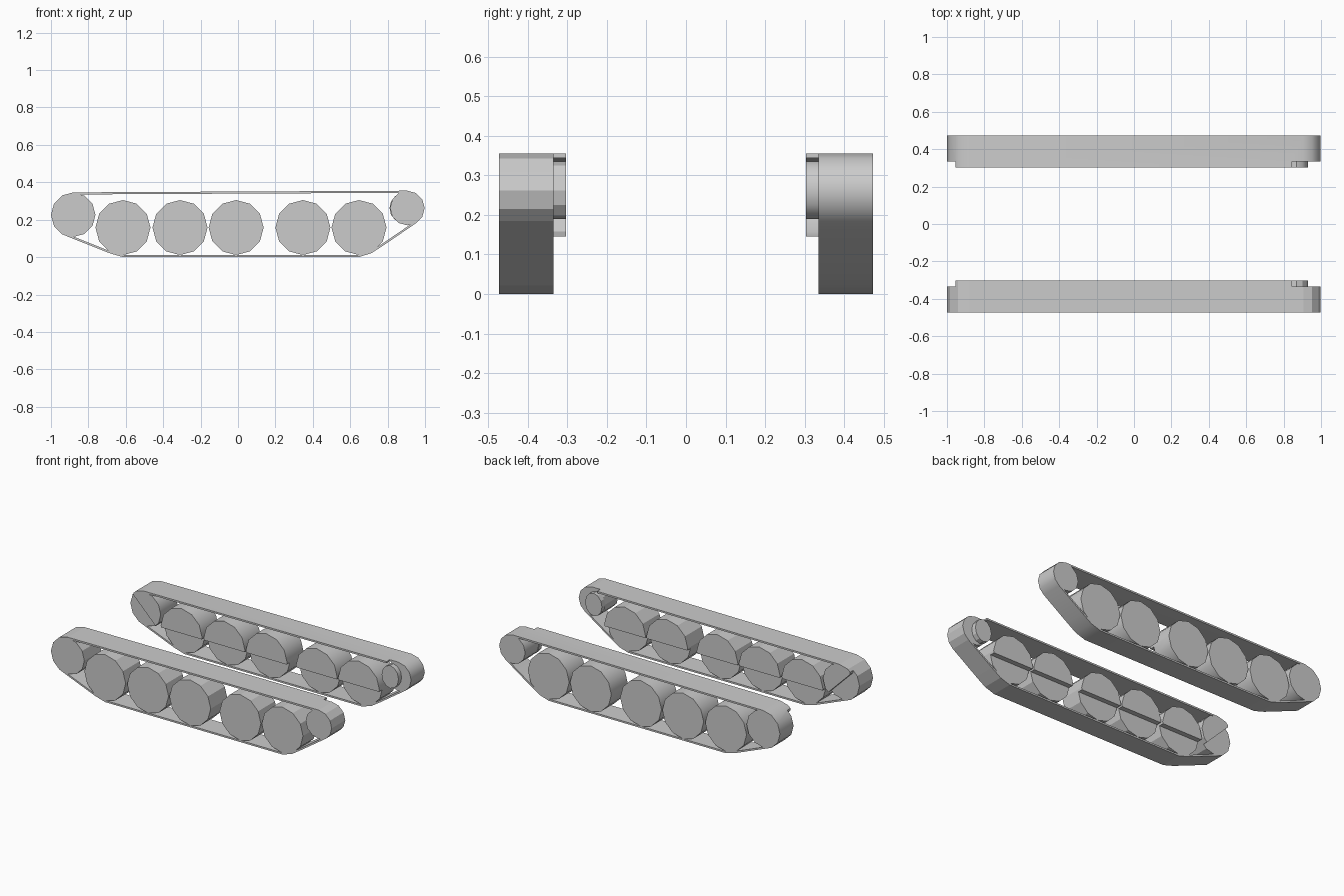
import bpy, bmesh
from math import cos, sin, radians
from mathutils import Vector

if "Cube" in bpy.data.objects:
    bpy.data.objects.remove(bpy.data.objects["Cube"])

Y_IN, Y_STEP, Y_OUT = 0.303, 0.335, 0.473


def arc(cx, cz, r, angles, rz=None):
    return [(cx + r * cos(radians(a)), cz + (rz or r) * sin(radians(a))) for a in angles]


def inset(pts, d):
    """Mitred inward offset of a counter-clockwise profile."""
    out = []
    for i, p in enumerate(pts):
        p, a, b = Vector(p), Vector(pts[i - 1]), Vector(pts[(i + 1) % len(pts)])
        e1, e2 = (p - a).normalized(), (b - p).normalized()
        n1, n2 = Vector((-e1.y, e1.x)), Vector((-e2.y, e2.x))
        out.append(tuple(p + (n1 + n2) * d / (1 + n1.dot(n2))))
    return out


def finish(name, bm):
    bmesh.ops.recalc_face_normals(bm, faces=bm.faces)
    me = bpy.data.meshes.new(name)
    bm.to_mesh(me)
    bm.free()
    ob = bpy.data.objects.new(name, me)
    bpy.context.collection.objects.link(ob)
    return ob


def prism(name, pts, y0, y1):
    bm = bmesh.new()
    a = [bm.verts.new((x, y0, z)) for x, z in pts]
    b = [bm.verts.new((x, y1, z)) for x, z in pts]
    bm.faces.new(a)
    bm.faces.new(b)
    for i in range(len(pts)):
        bm.faces.new((a[i - 1], a[i], b[i], b[i - 1]))
    return finish(name, bm)


def band(name, pts, thick, y0, y1):
    inner = inset(pts, thick)
    bm = bmesh.new()
    rings = [[bm.verts.new((x, y, z)) for x, z in p]
             for p, y in ((pts, y0), (pts, y1), (inner, y1), (inner, y0))]
    for k in range(4):
        r, s = rings[k], rings[(k + 1) % 4]
        for i in range(len(pts)):
            bm.faces.new((r[i - 1], r[i], s[i], s[i - 1]))
    return finish(name, bm)


def cut(ob, cutter):
    m = ob.modifiers.new("step", 'BOOLEAN')
    m.operation = 'DIFFERENCE'
    m.solver = 'EXACT'
    m.object = cutter


twelve = range(0, 360, 30)
belt_profile = (arc(-0.88, 0.226, 0.12, (90, 120, 150, 180, 210, 240, 255))
                + [(-0.69, 0.022), (-0.615, 0), (0.647, 0), (0.715, 0.022), (0.78, 0.064)]
                + arc(0.905, 0.262, 0.093, (-57, -30, 0, 30, 60, 90)))
# Clearance for the hull: everything outside this notch is trimmed on the inner side
hull_clearance = [(-1.2, 0.6), (-1.2, -0.2), (1.2, -0.2), (1.2, 0.6), (0.845, 0.6),
                  (0.845, 0.145), (-0.80, 0.145), (-0.955, 0.30), (-0.955, 0.6)]

for side, s in (("front", -1), ("back", 1)):
    cutter = prism(side + "_clearance_cutter", hull_clearance, s * 0.2, s * Y_STEP)
    cutter.hide_render = True
    cutter.hide_viewport = True
    cutter.display_type = 'WIRE'

    # Track belt
    belt = band(side + "_track_belt", belt_profile, 0.011, s * Y_IN, s * Y_OUT)
    cut(belt, cutter)

    # Road wheels
    for i, x in enumerate((-0.615, -0.31, -0.01, 0.347, 0.647)):
        w = prism(f"{side}_road_wheel_{i + 1}", arc(x, 0.158, 0.147, twelve), s * Y_IN, s * Y_OUT)
        cut(w, cutter)

    # Idler wheel
    idler = prism(side + "_idler_wheel", arc(-0.88, 0.226, 0.118, twelve), s * Y_IN, s * Y_OUT)
    cut(idler, cutter)

    # Drive sprocket and its inner hub
    prism(side + "_drive_sprocket", arc(0.905, 0.262, 0.092, twelve), s * Y_STEP, s * Y_OUT)
    prism(side + "_sprocket_hub", arc(0.87, 0.262, 0.06, twelve, 0.073), s * Y_IN, s * Y_STEP)

# Smooth shading on the back track
bpy.ops.object.select_all(action='DESELECT')
for ob in bpy.data.objects:
    if ob.name.startswith("back_") and not ob.hide_render:
        ob.select_set(True)
        bpy.context.view_layer.objects.active = ob
bpy.ops.object.shade_smooth_by_angle(angle=radians(35))
